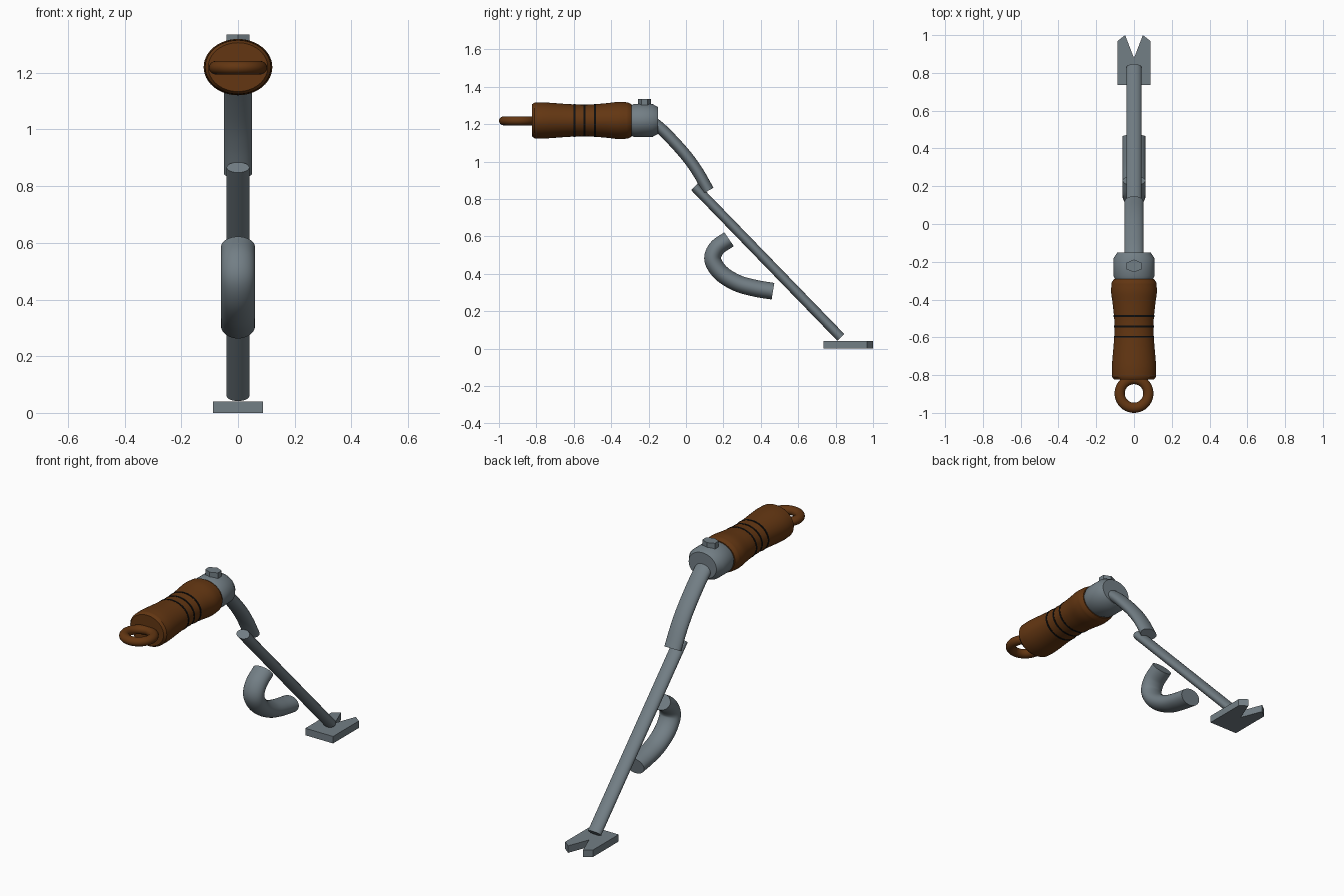
import bpy, bmesh, math
from mathutils import Vector

if "Cube" in bpy.data.objects:
    bpy.data.objects.remove(bpy.data.objects["Cube"])


def material(name, rgb):
    m = bpy.data.materials.new(name)
    m.diffuse_color = (*rgb, 1)
    m.use_nodes = True
    m.node_tree.nodes["Principled BSDF"].inputs["Base Color"].default_value = m.diffuse_color
    return m


STEEL = material("grey_steel", (0.17, 0.21, 0.235))
WOOD = material("brown_wood", (0.125, 0.037, 0.006))
BLACK = material("black_band", (0.004, 0.004, 0.004))
AXIS_Z, FLAT = 1.22, 0.82       # height of the grip axis, oval flattening


def finish(name, bm, mat, angle=35):
    bmesh.ops.recalc_face_normals(bm, faces=bm.faces)
    me = bpy.data.meshes.new(name)
    bm.to_mesh(me)
    bm.free()
    me.materials.append(mat)
    ob = bpy.data.objects.new(name, me)
    bpy.context.collection.objects.link(ob)
    bpy.ops.object.select_all(action='DESELECT')
    ob.select_set(True)
    bpy.context.view_layer.objects.active = ob
    bpy.ops.object.shade_smooth_by_angle(angle=math.radians(angle))
    return ob


def skin(name, rings, mat, closed=False):
    """Join equal-sized vertex rings into a capped (or looped) tube."""
    bm = bmesh.new()
    loops = [[bm.verts.new(p) for p in r] for r in rings]
    n = len(loops[0])
    pairs = list(zip(loops, loops[1:])) + ([(loops[-1], loops[0])] if closed else [])
    for a, b in pairs:
        for i in range(n):
            j = (i + 1) % n
            bm.faces.new((a[i], a[j], b[j], b[i]))
    if not closed:
        bm.faces.new(loops[0])
        bm.faces.new(loops[-1])
    return finish(name, bm, mat)


def spline(pts, steps=8):
    """Catmull-Rom curve through 2D points."""
    pts = [Vector(p) for p in pts]
    ext = [2 * pts[0] - pts[1]] + pts + [2 * pts[-1] - pts[-2]]
    out = []
    for a, b, c, d in zip(ext, ext[1:], ext[2:], ext[3:]):
        for s in range(steps):
            t = s / steps
            out.append(0.5 * (2 * b + (c - a) * t + (2 * a - 5 * b + 4 * c - d) * t * t
                              + (3 * b - a - 3 * c + d) * t ** 3))
    return out + [pts[-1]]


def sweep(name, path, rx, rn, mat, n=32):
    """Oval tube along a (y, z) path: rx sideways, rn within the plane."""
    rings = []
    for i, p in enumerate(path):
        t = (path[min(i + 1, len(path) - 1)] - path[max(i - 1, 0)]).normalized()
        nrm = Vector((-t.y, t.x))
        rings.append([(rx * math.cos(a), p.x + nrm.x * rn * math.sin(a), p.y + nrm.y * rn * math.sin(a))
                      for a in (2 * math.pi * k / n for k in range(n))])
    return skin(name, rings, mat)


def oval_lathe(name, profile, mat, closed=False, n=48):
    """Turn a (y, radius) profile around the grip axis, flattened in z."""
    rings = [[(r * math.cos(a), y, AXIS_Z + FLAT * r * math.sin(a))
              for a in (2 * math.pi * k / n for k in range(n))] for y, r in profile]
    return skin(name, rings, mat, closed)


def prism(name, outline, z0, z1, mat):
    bm = bmesh.new()
    f = bm.faces.new([bm.verts.new((x, y, z0)) for x, y in outline])
    ext = bmesh.ops.extrude_face_region(bm, geom=[f])
    bmesh.ops.translate(bm, vec=(0, 0, z1 - z0),
                        verts=[v for v in ext["geom"] if isinstance(v, bmesh.types.BMVert)])
    return finish(name, bm, mat, 25)


# Waisted wooden grip
body = spline([(-0.81, 0.116), (-0.75, 0.117), (-0.63, 0.107), (-0.53, 0.103),
               (-0.43, 0.112), (-0.36, 0.121), (-0.31, 0.118)], 6)
grip_profile = [(-0.823, 0.105)] + [tuple(p) for p in body] + [(-0.292, 0.106)]
oval_lathe("grip", grip_profile, WOOD)

# Dark bands around the grip waist
for i, y in enumerate((-0.597, -0.542, -0.487)):
    r = next(a[1] + (b[1] - a[1]) * (y - a[0]) / (b[0] - a[0])
             for a, b in zip(grip_profile, grip_profile[1:]) if a[0] <= y <= b[0])
    oval_lathe(f"grip_band_{i + 1}", [(y - 0.005, r - 0.004), (y - 0.005, r + 0.002),
                                      (y + 0.005, r + 0.002), (y + 0.005, r - 0.004)], BLACK, True)

# Hanging ring at the grip end
bpy.ops.mesh.primitive_torus_add(major_radius=0.076, minor_radius=0.027, major_segments=40,
                                 minor_segments=16, location=(0, -0.897, 1.218))
ring = bpy.context.object
ring.name = "hanging_ring"
ring.scale = (1, 1, 0.9)
ring.data.materials.append(WOOD)
bpy.ops.object.shade_smooth_by_angle(angle=math.radians(35))

# Metal collar with bevelled ends
oval_lathe("collar", [(-0.296, 0.098), (-0.274, 0.109), (-0.182, 0.109), (-0.15, 0.088)], STEEL)

# Hexagonal bolt on the collar
prism("collar_bolt", [(0.046 * math.sin(k * math.pi / 3), -0.222 + 0.034 * math.cos(k * math.pi / 3))
                      for k in range(6)], 1.28, 1.336, STEEL)

# Curved neck, straight shaft and loose hook
sweep("curved_neck", spline([(-0.20, 1.228), (-0.12, 1.163), (-0.01, 1.045), (0.06, 0.95), (0.12, 0.845)]),
      0.05, 0.031, STEEL)
sweep("shaft", [Vector((0.046, 0.866)), Vector((0.828, 0.06))], 0.04, 0.026, STEEL)
sweep("hook", spline([(0.23, 0.585), (0.165, 0.538), (0.143, 0.475), (0.188, 0.404),
                      (0.275, 0.35), (0.37, 0.323), (0.465, 0.307)]), 0.06, 0.045, STEEL)

# Forked foot plate, outline mirrored about x = 0
half = [(0.088, 0.735), (0.088, 0.968), (0.047, 1.0)]
prism("forked_foot", half + [(0, 0.878)] + [(-x, y) for x, y in reversed(half)], 0, 0.04, STEEL)
